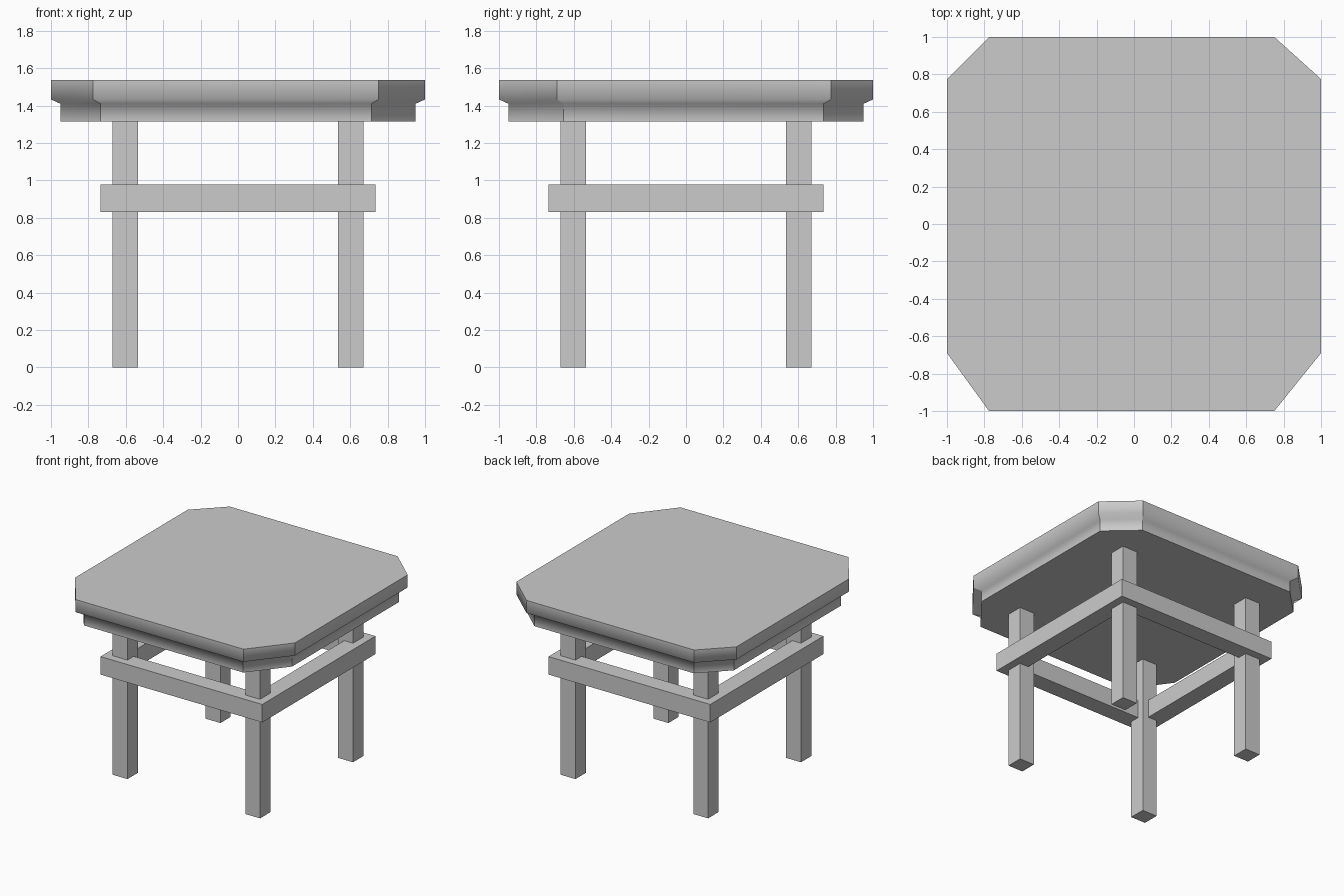
import bpy, bmesh

if "Cube" in bpy.data.objects:
    bpy.data.objects.remove(bpy.data.objects["Cube"])


def make_object(name, bm):
    bmesh.ops.recalc_face_normals(bm, faces=bm.faces)
    mesh = bpy.data.meshes.new(name)
    bm.to_mesh(mesh)
    bm.free()
    obj = bpy.data.objects.new(name, mesh)
    bpy.context.collection.objects.link(obj)
    return obj


def loft(bm, rings, closed=False):
    """Join rings of vertices with quads; closed joins the last ring to the first."""
    loops = [[bm.verts.new(p) for p in ring] for ring in rings]
    pairs = list(zip(loops, loops[1:]))
    if closed:
        pairs.append((loops[-1], loops[0]))
    for a, b in pairs:
        n = len(a)
        for i in range(n):
            j = (i + 1) % n
            bm.faces.new((a[i], a[j], b[j], b[i]))
    return loops


def square(r, z):
    return [(-r, -r, z), (r, -r, z), (r, r, z), (-r, r, z)]


# Tabletop: clipped-corner outline swept down a stepped edge profile
outline = [(-0.775, -1), (0.75, -1), (1, -0.69), (1, 0.775),
           (0.75, 1), (-0.775, 1), (-1, 0.775), (-1, -0.69)]
profile = [(0.95, 1.316), (0.95, 1.41), (1, 1.433), (1, 1.537)]
bm = bmesh.new()
loops = loft(bm, [[(x * s, y * s, z) for x, y in outline] for s, z in profile])
bottom = bm.faces.new(loops[0][::-1])
top = bm.faces.new(loops[-1])
for f in bm.faces:
    f.smooth = f not in (bottom, top)
# Smooth along the moulding, sharp at corners and rims
for e in bm.edges:
    vertical = abs(e.verts[0].co.z - e.verts[1].co.z) > 0.001
    rim = bottom in e.link_faces or top in e.link_faces
    e.smooth = not (vertical or rim)
make_object("tabletop", bm)

# Stretcher frame: rectangular section around a square
outer, inner, low, high = 0.735, 0.59, 0.83, 0.978
bm = bmesh.new()
loft(bm, [square(outer, low), square(outer, high),
          square(inner, high), square(inner, low)], closed=True)
make_object("stretcher_frame", bm)

# Legs: one square post at each corner
for side, sx in (("left", -1), ("right", 1)):
    for end, sy in (("front", -1), ("back", 1)):
        bm = bmesh.new()
        bmesh.ops.create_cube(bm, size=1)
        bmesh.ops.scale(bm, vec=(0.135, 0.135, 1.32), verts=bm.verts)
        bmesh.ops.translate(bm, vec=(sx * 0.603, sy * 0.603, 0.66), verts=bm.verts)
        make_object(f"{end}_{side}_leg", bm)
